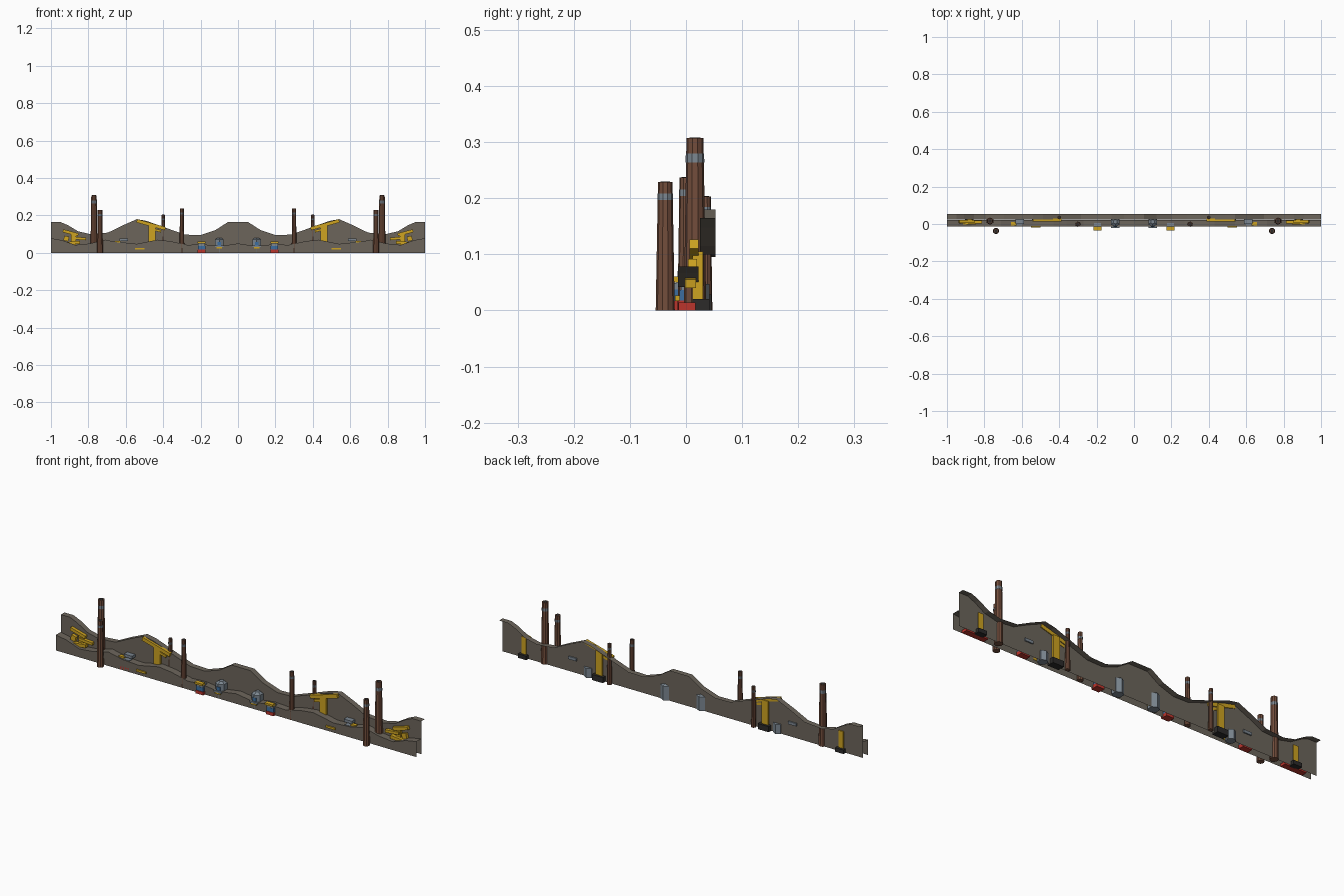
import bpy, bmesh, math
from mathutils import Matrix

cube = bpy.data.objects.get("Cube")
if cube:
    bpy.data.objects.remove(cube)


def material(name, rgb):
    m = bpy.data.materials.new(name)
    m.use_nodes = True
    m.diffuse_color = (*rgb, 1)
    m.node_tree.nodes["Principled BSDF"].inputs["Base Color"].default_value = (*rgb, 1)
    return m


ROCK = material("rock", (0.15, 0.13, 0.105))
RUST = material("rusty brown", (0.17, 0.075, 0.045))
YELLOW = material("machine yellow", (0.62, 0.37, 0.015))
STEEL = material("blue grey steel", (0.2, 0.24, 0.28))
BLUE = material("container blue", (0.045, 0.155, 0.35))
RED = material("container red", (0.5, 0.035, 0.025))
BLACK = material("dark iron", (0.025, 0.024, 0.023))


def finish(bm, name, mat):
    mesh = bpy.data.meshes.new(name)
    bm.to_mesh(mesh)
    bm.free()
    mesh.materials.append(mat)
    ob = bpy.data.objects.new(name, mesh)
    bpy.context.collection.objects.link(ob)
    return ob


def box(name, mat, centre, size, tilt=0):
    bm = bmesh.new()
    place = Matrix.Translation(centre) @ Matrix.Rotation(tilt, 4, 'Y') @ Matrix.Diagonal((*size, 1))
    bmesh.ops.create_cube(bm, size=1, matrix=place)
    return finish(bm, name, mat)


def column(name, mat, x, y, z0, z1, r0, r1, sides=10):
    bm = bmesh.new()
    bmesh.ops.create_cone(bm, cap_ends=True, segments=sides, radius1=r0, radius2=r1,
                          depth=z1 - z0, matrix=Matrix.Translation((x, y, (z0 + z1) / 2)))
    return finish(bm, name, mat)


def ridge(name, half, y0, y1):
    """Upright sheet with a wavy top edge, folded back into a ledge."""
    pts = half + [(-x, z) for x, z in reversed(half[:-1])]
    bm = bmesh.new()
    rows = [[bm.verts.new(p) for p in ((x, y0, 0), (x, y0, z), (x, y1, z))] for x, z in pts]
    for a, b in zip(rows, rows[1:]):
        bm.faces.new((a[0], b[0], b[1], a[1]))
        bm.faces.new((a[1], b[1], b[2], a[2]))
    return finish(bm, name, ROCK)


# Two layers of hills
ridge("back_hills", [(-1, .165), (-.95, .165), (-.91, .148), (-.855, .115), (-.79, .1),
                     (-.695, .108), (-.62, .145), (-.54, .18), (-.487, .17), (-.39, .135),
                     (-.283, .097), (-.2, .095), (-.12, .122), (-.053, .165), (0, .165)],
      .025, .053)
ridge("front_hills", [(-1, .078), (-.94, .067), (-.87, .042), (-.79, .05), (-.71, .07),
                      (-.63, .053), (-.54, .048), (-.43, .07), (-.36, .062), (-.27, .042),
                      (-.19, .046), (-.1, .035), (0, .05)], -.014, .022)


def chimney(side, x, y, h, r):
    column(side + "_chimney", RUST, x, y, 0, h, r, r * .76)
    column(side + "_chimney_band", STEEL, x, y, h * .86, h * .91, r * .83, r * .82)
    column(side + "_chimney_mouth", BLACK, x, y, h - .002, h + .001, r * .5, r * .5)


def containers(side, x, y, z_step, w):
    for i, (label, mat) in enumerate((("red", RED), ("blue", BLUE), ("steel", STEEL))):
        box(f"{side}_{label}_container", mat, (x, y, z_step * (i + .5)),
            (w * (1 - .05 * i), .032 - .005 * i, z_step))


for side, s in (("left", 1), ("right", -1)):
    # Chimneys
    for x, y, h, r in ((.77, .016, .307, .02), (.738, -.037, .229, .017),
                       (.3, -.001, .237, .014), (.4, .035, .203, .012)):
        chimney(side, s * x, y, h, r)

    # Tall crane: iron foot, post and tilted jib
    box(side + "_crane_foot", BLACK, (s * .46, .027, .014), (.06, .036, .028))
    box(side + "_crane_post", YELLOW, (s * .46, .024, .085), (.036, .02, .125))
    box(side + "_crane_jib", YELLOW, (s * .465, .021, .15), (.158, .016, .018), -s * .27)
    box(side + "_crane_brace", YELLOW, (s * .435, .021, .121), (.05, .012, .012), -s * .27)

    # Low pumping machine
    box(side + "_pump_foot", BLACK, (s * .88, .027, .01), (.046, .03, .02))
    box(side + "_pump_post", YELLOW, (s * .88, .021, .06), (.026, .018, .09))
    box(side + "_pump_beam", YELLOW, (s * .895, .014, .107), (.085, .016, .016), -s * .27)
    box(side + "_pump_arm", YELLOW, (s * .85, .012, .077), (.075, .016, .014), -s * .08)
    box(side + "_pump_skid", YELLOW, (s * .89, .008, .052), (.09, .02, .016), s * .1)
    box(side + "_pump_counterweight", YELLOW, (s * .918, .012, .076), (.026, .016, .026), -s * .27)
    box(side + "_pump_bed", RED, (s * .89, .002, .007), (.12, .03, .014))

    # Silos standing among the hills
    column(side + "_inner_silo", STEEL, s * .1, .012, 0, .07, .027, .027, 6)
    column(side + "_inner_silo_roof", STEEL, s * .1, .012, .07, .08, .027, .012, 6)
    box(side + "_inner_silo_panel", BLUE, (s * .1, -.012, .048), (.02, .006, .018))
    column(side + "_outer_silo", STEEL, s * .525, .018, 0, .047, .024, .024, 6)

    # Container stacks
    containers(side + "_inner", s * .195, -.006, .017, .042)
    box(side + "_inner_stack_front_red", RED, (s * .195, -.02, .008), (.042, .014, .016))
    box(side + "_inner_stack_front_blue", BLUE, (s * .195, -.019, .027), (.04, .014, .02))
    box(side + "_inner_stack_front_steel", STEEL, (s * .195, -.018, .043), (.038, .014, .012))
    box(side + "_inner_stack_lid", YELLOW, (s * .195, -.025, .055), (.044, .022, .01))
    containers(side + "_outer", s * .62, .002, .018, .05)
    box(side + "_outer_shed", STEEL, (s * .61, .015, .069), (.045, .032, .014))
    box(side + "_outer_shed_step", YELLOW, (s * .643, .002, .059), (.028, .018, .008))

    # Small signs on the front hills
    box(side + "_outer_sign", YELLOW, (s * .525, -.016, .022), (.052, .008, .01))
    box(side + "_inner_sign", YELLOW, (s * .1, -.017, .027), (.03, .008, .007))
    box(side + "_inner_sign_back", STEEL, (s * .1, -.017, .035), (.044, .008, .008))
